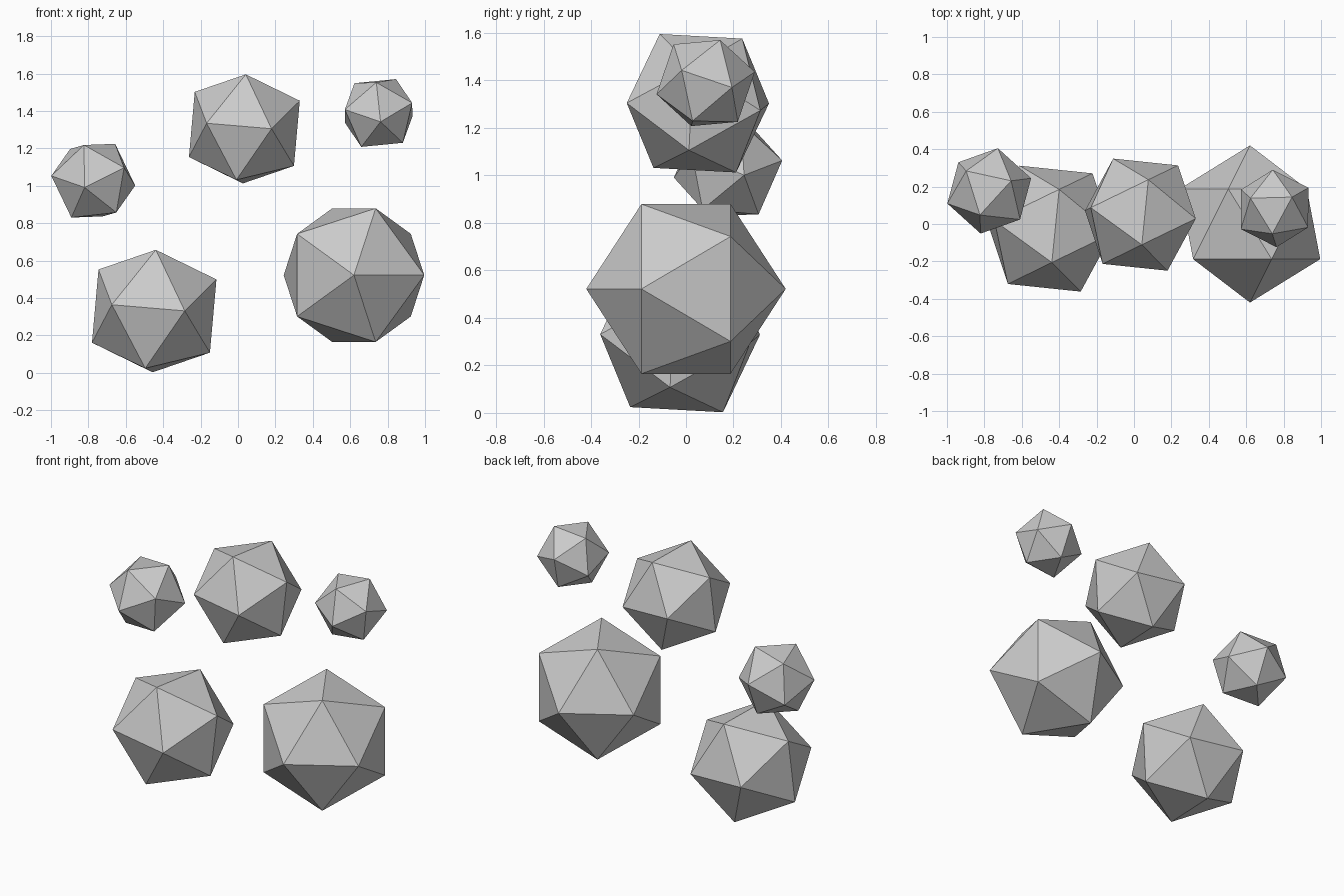
import bpy, bmesh
from mathutils import Vector, Matrix

if "Cube" in bpy.data.objects:
    bpy.data.objects.remove(bpy.data.objects["Cube"])


def frame(pole, neighbour):
    """Orthonormal frame from one corner direction and an adjacent corner."""
    z = Vector(pole).normalized()
    n = Vector(neighbour)
    x = (n - z * n.dot(z)).normalized()
    return Matrix((x, z.cross(x), z)).transposed()


def icosahedron(name, centre, radius, pole, neighbour):
    bm = bmesh.new()
    bmesh.ops.create_icosphere(bm, subdivisions=1, radius=radius)
    top = max(bm.verts, key=lambda v: v.co.z)
    src = frame(top.co, top.link_edges[0].other_vert(top).co)
    rot = frame(pole, neighbour) @ src.transposed()
    for v in bm.verts:
        v.co = rot @ v.co
    me = bpy.data.meshes.new(name)
    bm.to_mesh(me)
    bm.free()
    ob = bpy.data.objects.new(name, me)
    ob.location = centre
    bpy.context.collection.objects.link(ob)


# two medium stones share one tilt
tilt = ((0.163, -0.336, 0.001), (-0.227, -0.296, 0.034))
icosahedron("lower_left_stone", (-0.448, -0.025, 0.330), 0.374, *tilt)
icosahedron("upper_middle_stone", (0.034, 0.050, 1.304), 0.333, *tilt)

# largest stone points straight at the front
icosahedron("large_right_stone", (0.62, 0, 0.522), 0.42, (0, -1, 0), (0.894, -0.447, 0))

# two small stones
icosahedron("small_left_stone", (-0.774, 0.177, 1.027), 0.2355,
            (-0.046, -0.228, -0.036), (0.167, -0.149, 0.071))
icosahedron("small_right_stone", (0.752, 0.083, 1.389), 0.2125,
            (0.010, -0.207, -0.047), (0.133, -0.052, -0.163))
